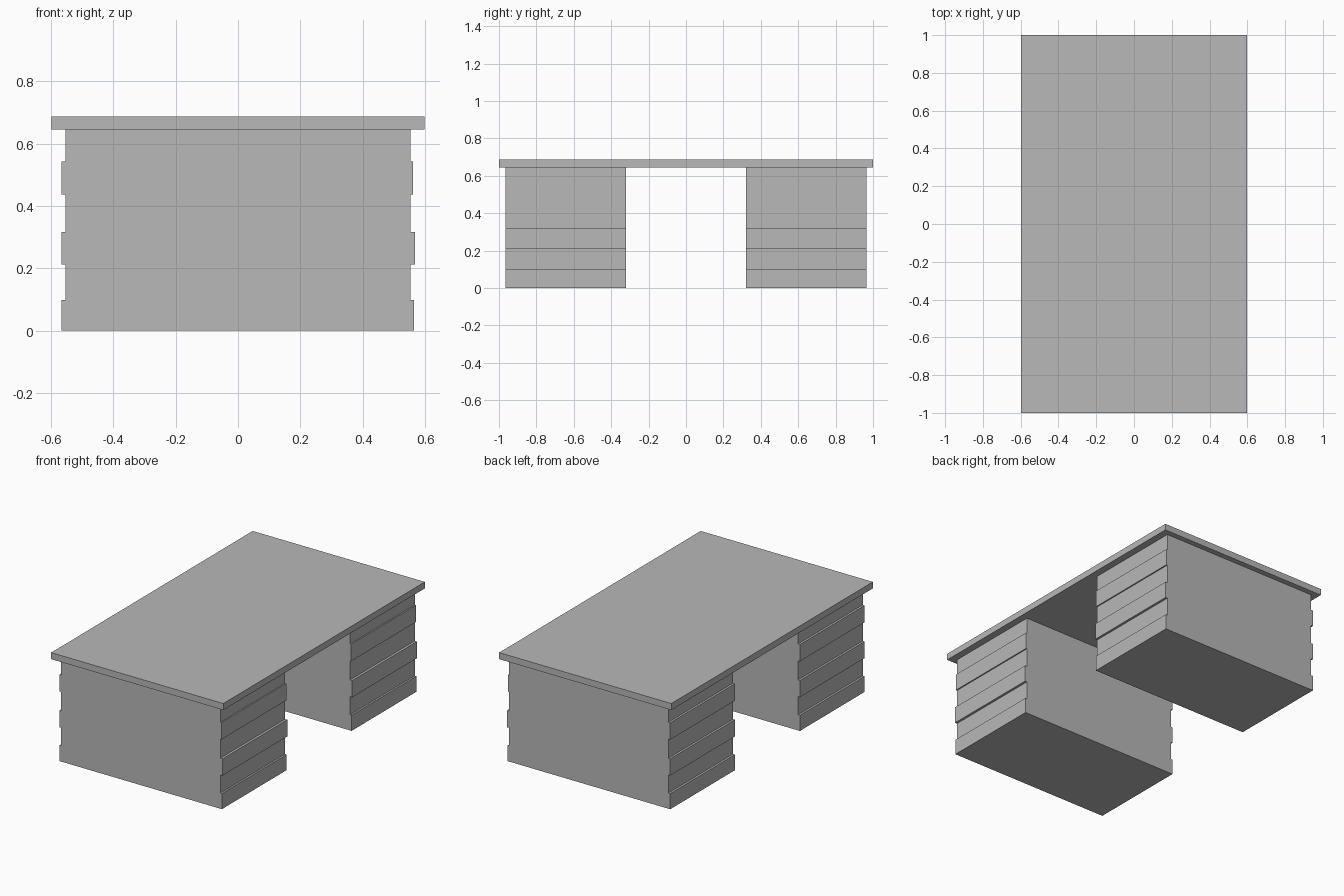
import bpy
import bmesh

cube = bpy.data.objects.get("Cube")
if cube:
    bpy.data.objects.remove(cube, do_unlink=True)

grey = bpy.data.materials.new("plain grey")
grey.use_nodes = True
colour = (0.479, 0.479, 0.479, 1)
grey.diffuse_color = colour
grey.node_tree.nodes["Principled BSDF"].inputs["Base Color"].default_value = colour


def extrude_profile(name, profile, y_start, y_end):
    """Extrude a closed x-z outline along y into a solid."""
    mesh = bpy.data.meshes.new(name)
    bm = bmesh.new()
    face = bm.faces.new([bm.verts.new((x, y_start, z)) for x, z in profile])
    result = bmesh.ops.extrude_face_region(bm, geom=[face])
    moved = [v for v in result["geom"] if isinstance(v, bmesh.types.BMVert)]
    bmesh.ops.translate(bm, verts=moved, vec=(0, y_end - y_start, 0))
    bmesh.ops.recalc_face_normals(bm, faces=bm.faces)
    bm.to_mesh(mesh)
    bm.free()
    mesh.materials.append(grey)
    obj = bpy.data.objects.new(name, mesh)
    bpy.context.collection.objects.link(obj)
    return obj


# Drawer bands from the floor up: top height, left (-x) and right (+x) reach
base, underside, top = 0.0, 0.645, 0.686
body = 0.553
bands = [
    (0.098, 0.566, 0.564),
    (0.212, body, body),
    (0.317, 0.566, 0.568),
    (0.437, body, body),
    (0.543, 0.566, 0.561),
    (underside, body, body),
]

# Stepped pedestal outline: up the +x side, then back down the -x side
plus_side, minus_side = [], []
bottom = base
for height, minus_x, plus_x in bands:
    plus_side += [(plus_x, bottom), (plus_x, height)]
    minus_side += [(-minus_x, bottom), (-minus_x, height)]
    bottom = height
outline = plus_side + minus_side[::-1]

# Two drawer pedestals
inner, outer = 0.322, 0.965
extrude_profile("front_pedestal", outline, -outer, -inner)
extrude_profile("back_pedestal", outline, inner, outer)

# Desk top
slab = [(-0.598, underside), (0.598, underside), (0.598, top), (-0.598, top)]
extrude_profile("desk_top", slab, -1, 1)
